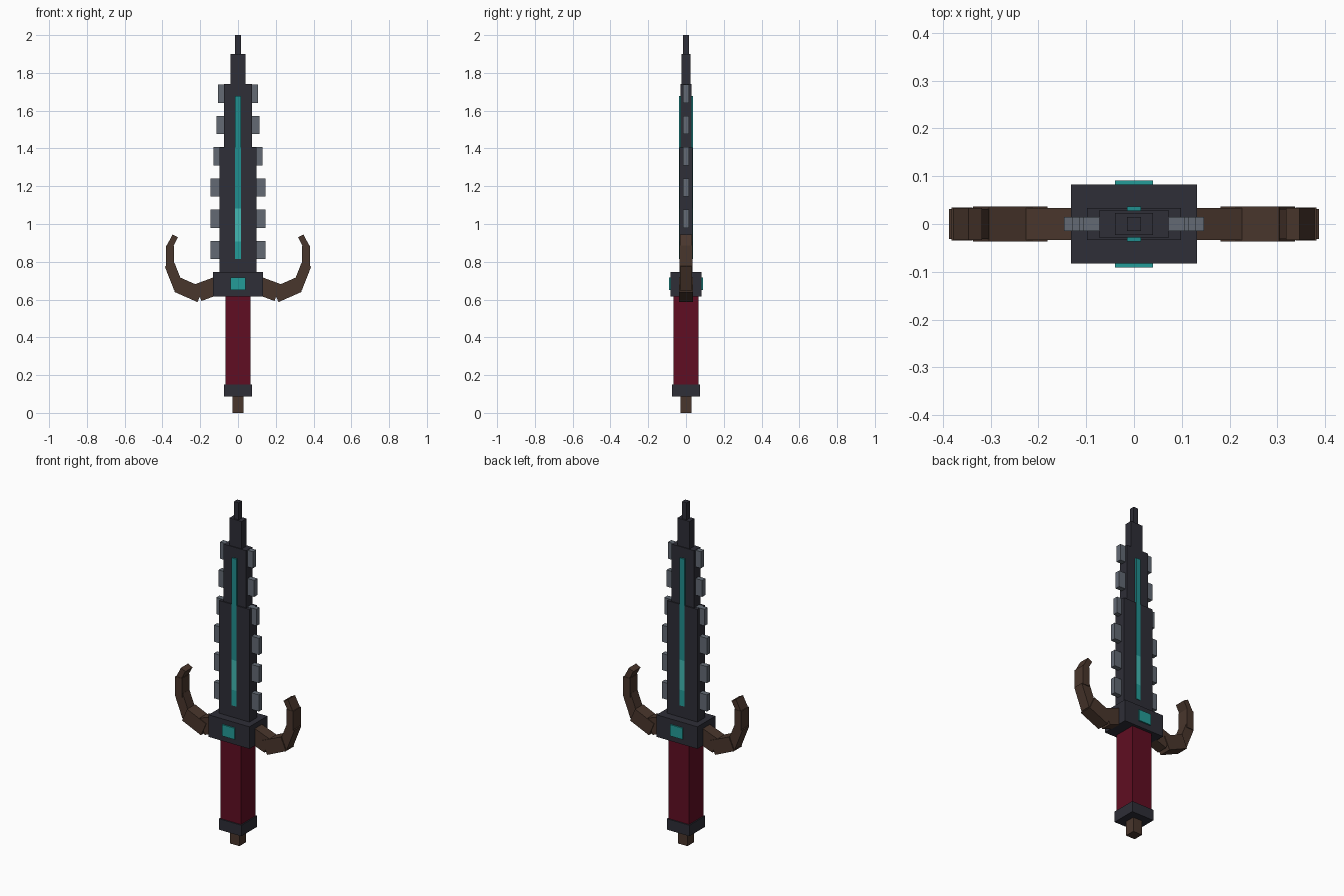
import bpy
import math
from mathutils import Matrix, Vector

cube = bpy.data.objects.get("Cube")
if cube:
    bpy.data.objects.remove(cube, do_unlink=True)


def material(name, rgb):
    """Flat material from 0-255 display values, converted to linear."""
    lin = [((c / 255 + 0.055) / 1.055) ** 2.4 for c in rgb]
    mat = bpy.data.materials.new(name)
    mat.use_nodes = True
    mat.diffuse_color = (*lin, 1)
    mat.node_tree.nodes["Principled BSDF"].inputs["Base Color"].default_value = (*lin, 1)
    return mat


dark = material("dark metal", (46, 46, 55))
grey = material("grey steel", (99, 106, 116))
red = material("dark red wrap", (96, 13, 34))
brown = material("brown horn", (73, 54, 44))
teal = material("teal", (32, 142, 142))
mid_teal = material("medium teal", (36, 156, 152))
light_teal = material("light teal", (66, 184, 178))


def box(name, mat, centre, size, angle=0):
    """Box with a turn in the x-z plane, counted from +x towards +z."""
    x, y, z = (s / 2 for s in size)
    signs = [(a, b, c) for a in (-1, 1) for b in (-1, 1) for c in (-1, 1)]
    turn = (Matrix.Translation(centre)
            @ Matrix.Rotation(-math.radians(angle), 4, 'Y'))
    verts = [turn @ Vector((a * x, b * y, c * z)) for a, b, c in signs]
    faces = [(0, 1, 3, 2), (4, 6, 7, 5), (0, 4, 5, 1),
             (2, 3, 7, 6), (0, 2, 6, 4), (1, 5, 7, 3)]
    mesh = bpy.data.meshes.new(name)
    mesh.from_pydata(verts, [], faces)
    mesh.materials.append(mat)
    obj = bpy.data.objects.new(name, mesh)
    bpy.context.collection.objects.link(obj)
    return obj


def column(name, mat, half_x, half_y, low, high):
    """Centred upright block between two heights."""
    return box(name, mat, (0, 0, (low + high) / 2),
               (2 * half_x, 2 * half_y, high - low))


# Handle
column("pommel", brown, 0.03, 0.03, 0, 0.086)
column("pommel_collar", dark, 0.073, 0.073, 0.086, 0.15)
column("grip", red, 0.066, 0.066, 0.15, 0.617)

# Guard with a gem showing on both faces
column("guard", dark, 0.132, 0.083, 0.617, 0.746)
column("guard_gem", mid_teal, 0.04, 0.091, 0.65, 0.716)

# Stepped blade
column("blade_lower", dark, 0.098, 0.034, 0.746, 1.405)
column("blade_upper", dark, 0.073, 0.028, 1.405, 1.74)
column("blade_neck", dark, 0.04, 0.023, 1.74, 1.9)
column("blade_tip", dark, 0.015, 0.015, 1.9, 2.0)

# Glowing strip through the blade
column("strip_bottom", mid_teal, 0.015, 0.037, 0.815, 0.907)
column("strip_glow", light_teal, 0.015, 0.037, 0.907, 1.083)
column("strip_top", teal, 0.015, 0.037, 1.083, 1.678)

# Saw teeth along both edges
for i, reach in enumerate((0.146, 0.146, 0.146, 0.13, 0.115, 0.107)):
    for side, label in ((1, "left"), (-1, "right")):
        box(f"tooth_{label}_{i + 1}", grey,
            (side * (reach - 0.03), 0, 0.862 + 0.1655 * i), (0.06, 0.03, 0.097))

# Curved horns: start point, end point, width, depth of each segment
horn = [
    ((0.11, 0.674), (0.21, 0.637), 0.095, 0.066),
    ((0.198, 0.624), (0.32, 0.678), 0.082, 0.074),
    ((0.312, 0.658), (0.362, 0.785), 0.055, 0.062),
    ((0.36, 0.772), (0.36, 0.885), 0.044, 0.07),
    ((0.364, 0.877), (0.332, 0.937), 0.032, 0.066),
]
for i, (start, end, width, depth) in enumerate(horn):
    dx, dz = end[0] - start[0], end[1] - start[1]
    angle = math.degrees(math.atan2(dz, dx))
    for side, label in ((1, "left"), (-1, "right")):
        box(f"horn_{label}_{i + 1}", brown,
            (side * (start[0] + end[0]) / 2, 0, (start[1] + end[1]) / 2),
            (math.hypot(dx, dz), depth, width), side * angle)
